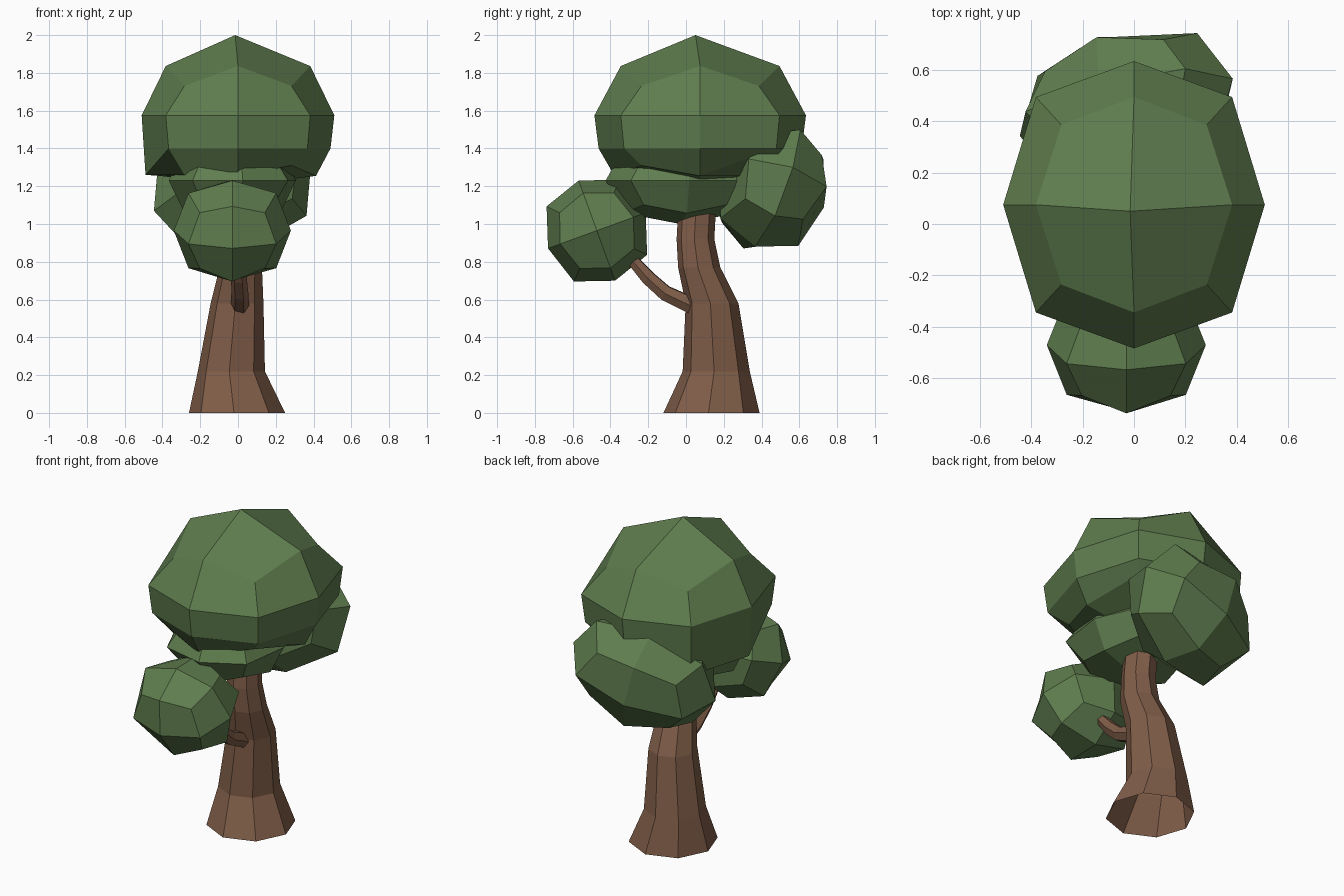
import bpy, bmesh, math
from mathutils import Vector, Matrix, Euler

if "Cube" in bpy.data.objects:
    bpy.data.objects.remove(bpy.data.objects["Cube"])


def material(name, color):
    m = bpy.data.materials.new(name)
    m.diffuse_color = (*color, 1)
    m.use_nodes = True
    m.node_tree.nodes["Principled BSDF"].inputs["Base Color"].default_value = m.diffuse_color
    return m


LEAF = material("leaf green", (0.115, 0.205, 0.077))
BARK = material("bark brown", (0.215, 0.110, 0.065))


def finish(bm, name, mat):
    bmesh.ops.recalc_face_normals(bm, faces=bm.faces)
    me = bpy.data.meshes.new(name)
    bm.to_mesh(me)
    bm.free()
    me.materials.append(mat)
    ob = bpy.data.objects.new(name, me)
    bpy.context.collection.objects.link(ob)
    return ob


def ball():
    """24-quad rounded cube of unit radius."""
    bm = bmesh.new()
    bmesh.ops.create_cube(bm, size=2)
    bmesh.ops.subdivide_edges(bm, edges=bm.edges[:], cuts=1, use_grid_fill=True)
    for v in bm.verts:
        v.co *= (1, 0.75, 0.556)[sum(abs(c) > 0.5 for c in v.co) - 1]
    return bm


def clump(name, centre, radii, tilt=(0, 0, 0)):
    bm = ball()
    rot = Euler([math.radians(a) for a in tilt]).to_matrix().to_4x4()
    bm.transform(Matrix.Translation(centre) @ rot @ Matrix.Diagonal((*radii, 1)))
    finish(bm, name, LEAF)


def tube(name, rings, sides, vertical=False):
    """Tapered tube through (x, y, z, radius) rings, open at the start."""
    bm = bmesh.new()
    loops = []
    pts = [Vector(r[:3]) for r in rings]
    for i, r in enumerate(rings):
        d = pts[min(i + 1, len(pts) - 1)] - pts[max(i - 1, 0)]
        d = Vector((0, 0, 1)) if vertical else d.normalized()
        u = Vector((1, 0, 0))
        w = d.cross(u).normalized()
        ang = [2 * math.pi * (k - 0.08) / sides for k in range(sides)]
        loops.append([bm.verts.new(pts[i] + r[3] * (u * math.cos(a) + w * math.sin(a))) for a in ang])
    for a, b in zip(loops, loops[1:]):
        for k in range(sides):
            n = (k + 1) % sides
            bm.faces.new((a[k], a[n], b[n], b[k]))
    bm.faces.new(loops[-1])
    finish(bm, name, BARK)


# Trunk and side branch
tube("trunk", [(-0.005, 0.135, 0, 0.255), (-0.035, 0.16, 0.22, 0.178), (-0.005, 0.138, 0.58, 0.14),
               (0.015, 0.07, 0.77, 0.112), (0.01, 0.05, 0.92, 0.1), (0, 0.06, 1.1, 0.1)], 8, True)
tube("branch", [(0.01, 0.06, 0.555, 0.05), (0.01, -0.11, 0.635, 0.045), (0.005, -0.2, 0.715, 0.042),
                (0, -0.28, 0.805, 0.035), (-0.02, -0.4, 0.9, 0.03)], 6)

# Main crown: dome, straight band below its widest ring (sagging at the back left), shallow underside
bm = ball()
lower = [f for f in bm.faces if f.calc_center_median().z < 0]
new = bmesh.ops.extrude_face_region(bm, geom=lower)["geom"]
lower_verts = {v for v in new if isinstance(v, bmesh.types.BMVert)}
for v in bm.verts:
    x, y, z = v.co
    s, dx, dy = 1, 0, 0
    if v in lower_verts:
        if abs(z) < 0.1:
            s = 0.96
            height = 1.40
            if x < -0.5 and y > -0.1:
                height = 1.26
        elif z < -0.9:
            height = 1.20
        elif z < -0.7:
            height = 1.255
            s = 1.08
        else:
            height = 1.31 + 0.06 * (x > 0 and y > 0) - 0.05 * (x < 0)
    else:
        height = 1.575 + 0.425 * (z if z > 0.9 else z * 0.82 if z > 0.6 else z * 0.66)
        if z > 0.9:
            dx, dy = -0.015, -0.025
    v.co = (0.51 * x * s + dx, 0.075 + 0.56 * y * s + dy, height)
finish(bm, "main_crown", LEAF)

# Smaller foliage clumps
clump("under_crown", (-0.03, -0.03, 1.23), (0.34, 0.40, 0.23), (0, 0, 8))
clump("front_clump", (-0.03, -0.472, 0.965), (0.31, 0.275, 0.282), (20, 0, 0))
clump("back_clump", (-0.03, 0.455, 1.185), (0.445, 0.295, 0.335), (-20, -15, 15))
